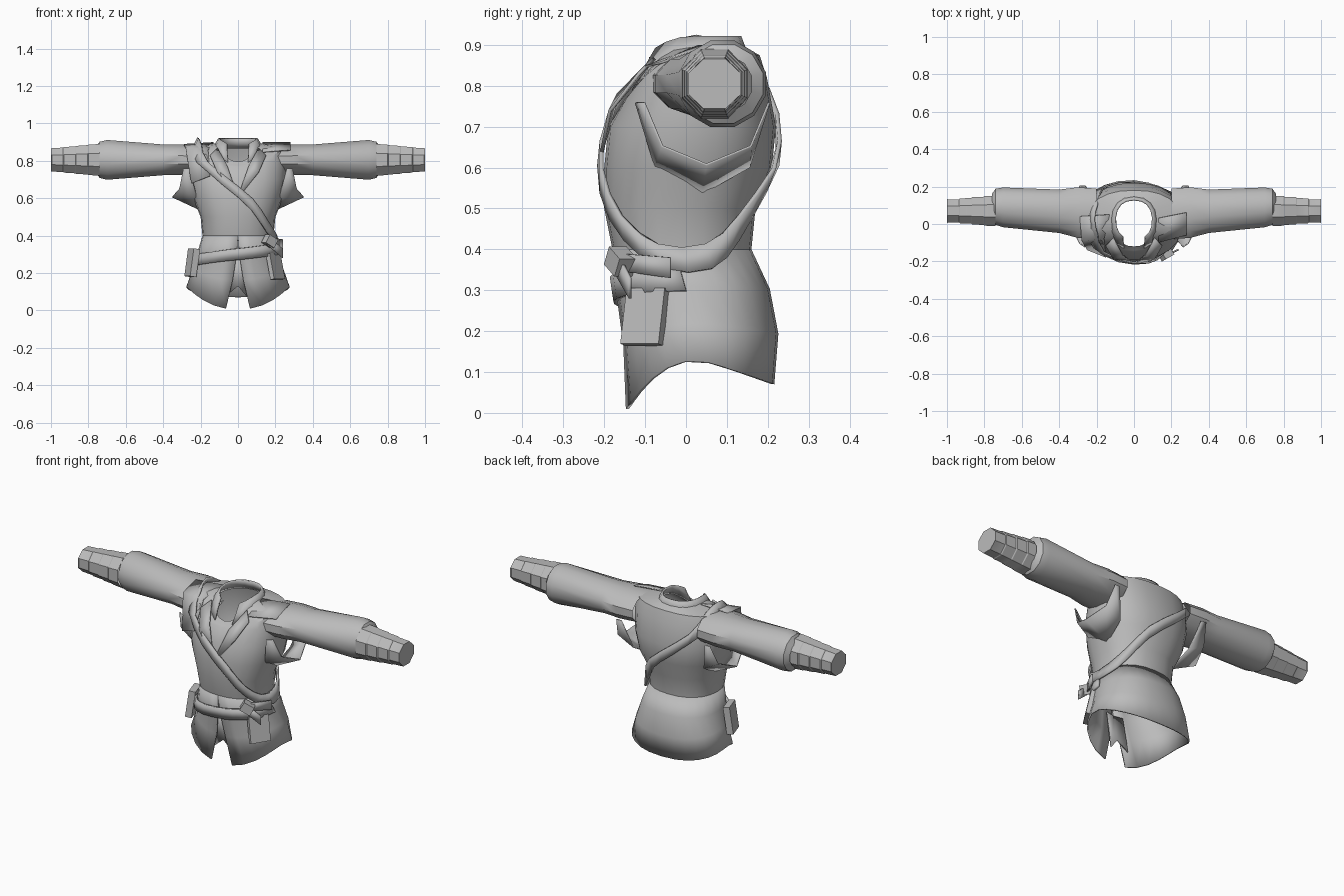
import bpy, bmesh, math
from math import sin, cos, pi, tau, radians, copysign

if "Cube" in bpy.data.objects:
    bpy.data.objects.remove(bpy.data.objects["Cube"])

cloth = bpy.data.materials.new("grey cloth")
cloth.use_nodes = True
cloth.diffuse_color = (0.5, 0.5, 0.5, 1)
cloth.node_tree.nodes["Principled BSDF"].inputs["Base Color"].default_value = cloth.diffuse_color

# Body outline at every tenth of a unit of height, from the hem upwards
HALF_WIDTH = (.29, .25, .22, .19, .2, .24, .26, .28, .2)
FRONT = (.15, .15, .17, .18, .2, .2, .19, .16, .1)
BACK = (.21, .23, .21, .16, .17, .21, .22, .21, .15)


def finish(name, bm, crease=35, thickness=0, mirrored=False):
    """Turn a bmesh into a shaded cloth object."""
    bmesh.ops.recalc_face_normals(bm, faces=bm.faces)
    mesh = bpy.data.meshes.new(name)
    bm.to_mesh(mesh)
    bm.free()
    mesh.materials.append(cloth)
    part = bpy.data.objects.new(name, mesh)
    bpy.context.collection.objects.link(part)
    bpy.ops.object.select_all(action='DESELECT')
    part.select_set(True)
    bpy.context.view_layer.objects.active = part
    bpy.ops.object.shade_smooth_by_angle(angle=radians(crease))
    if thickness:
        part.modifiers.new("thickness", 'SOLIDIFY').thickness = thickness
    if mirrored:
        part.modifiers.new("mirror", 'MIRROR')
    return part


def loft(name, rows, closed=True, capped=False, **options):
    """Skin a list of equally long rows of points."""
    bm = bmesh.new()
    rows = [[bm.verts.new(point) for point in row] for row in rows]
    count = len(rows[0])
    for lower, upper in zip(rows, rows[1:]):
        for i in range(count if closed else count - 1):
            j = (i + 1) % count
            bm.faces.new((lower[i], lower[j], upper[j], upper[i]))
    if capped:
        bm.faces.new(rows[-1])
    return finish(name, bm, **options)


def sheet(name, *rows, **options):
    return loft(name, rows, closed=False, **options)


def outline(values, z):
    """Read a body dimension at a height."""
    place = min(max(z * 10 - 1, 0), len(values) - 1.001)
    step = int(place)
    return values[step] + (values[step + 1] - values[step]) * (place - step)


def section_point(angle, half, front, back, z, drop=0, back_drop=0):
    """Point on a rounded section; angle zero is the front centre."""
    s, c = sin(angle), cos(angle)
    x = half * copysign(abs(s) ** .87, s)
    y = (back - front) / 2 - (front + back) / 2 * copysign(abs(c) ** .87, c)
    return x, y, z - drop * max(0, c) ** 2 + back_drop * min(0, c)


def body_point(angle, z, margin=0, **drops):
    size = [outline(values, z) + margin for values in (HALF_WIDTH, FRONT, BACK)]
    return section_point(angle, *size, z, **drops)


def sweep(start, end, count):
    return [start + (end - start) * i / (count - 1) for i in range(count)]


around = [tau * i / 24 for i in range(24)]

# Torso, with a neckline that dips at the throat
torso = [[body_point(a, tenth / 10) for a in around] for tenth in range(4, 8)]
torso.append([body_point(a, .82, drop=.05) for a in around])
torso.append([section_point(a, .25, .14, .18, .875, drop=.1) for a in around])
torso.append([section_point(a, .11, .12, .14, .895, drop=.1) for a in around])
loft("torso", torso)

# Skirt split at the front, with a curved hem
skirt = []
for level in range(4):
    fall = (level / 3) ** 2
    gap = fall * .19
    skirt.append([body_point(a, .4 - level * .09, drop=fall * .125, back_drop=fall * .06)
                  for a in sweep(gap, tau - gap, 25)])
sheet("skirt", *skirt, thickness=.008)

# Standing collar, open at the throat
collar = []
for t in (0, .5, 1):
    collar.append([section_point(a, .135 - t * .03, .14 - t * .05, .155 - t * .02,
                                 .87 + t * .052, drop=.09 - t * .05)
                   for a in sweep(.35 + t / 5, tau - .35 - t / 5, 15)])
sheet("collar", *collar, thickness=.01)


def arm_ring(x, depth, height, y, sides):
    return [(x, y + depth * cos(a), .805 + height * sin(a))
            for a in (tau * (i + .5) / sides for i in range(sides))]


# Full sleeves that pinch in at the forearm
loft("sleeves", [arm_ring(x, depth, height, .04 + x * .07, 12) for x, depth, height in (
    (.2, .14, .08), (.3, .14, .085), (.4, .12, .085),
    (.7, .11, .11), (.74, .1, .1), (.76, .07, .07))], mirrored=True)

# Stepped forearm wrappings
wraps = []
for k in range(4):
    radius = .092 - k * .007
    x = .74 + k * .065
    wraps.append(arm_ring(x, radius * .95, radius, .07, 8))
    wraps.append(arm_ring(x + .06, radius * .93, radius * .95, .07, 8))
wraps.append(arm_ring(1, .07, .066, .07, 8))
loft("forearm_wraps", wraps, capped=True, mirrored=True, crease=25)

# Torn armhole edges flaring out below the sleeves
under_arm = sweep(0, pi, 5)
sheet("armhole_flaps",
      [(.26 - .06 * sin(a), .04 - .16 * cos(a), .76 - .22 * sin(a)) for a in under_arm],
      [(.29 + .06 * sin(a) ** 3, .05 - .15 * cos(a), .76 - .15 * sin(a)) for a in under_arm],
      thickness=.006, mirrored=True, crease=20)

# Ruffled shoulder pieces
sheet("right_shoulder_flap",
      [(-.13, .05, .9), (-.16, -.08, .86), (-.15, -.18, .72)],
      [(-.29, .04, .89), (-.28, -.09, .87), (-.25, -.14, .68)], thickness=.006, crease=15)
sheet("left_shoulder_flap",
      [(.13, .03, .9), (.13, -.1, .85)],
      [(.28, .06, .9), (.28, -.06, .86)], thickness=.006)

# Lapels meeting in a deep V
sheet("lapels",
      [(.11, -.08, .87), (.06, -.17, .78), (.01, -.21, .64)],
      [(.15, -.12, .83), (.11, -.19, .74), (.03, -.21, .64)],
      thickness=.008, mirrored=True, crease=20)

# Diagonal strap from the right shoulder round the left hip
loft("chest_strap", [[body_point(a, .635 - .26 * sin(a) + rise, margin=.018) for a in around]
                     for rise in (-.03, .03)], thickness=.01)

# Belt across the front, higher at its left end
sheet("belt", *[[body_point(a, z + .03 * sin(a), margin=.014) for a in sweep(-1.3, 1.5, 13)]
                for z in (.27, .33)], thickness=.012)


def box(name, size, place, turn):
    bm = bmesh.new()
    bmesh.ops.create_cube(bm, size=1)
    bmesh.ops.scale(bm, vec=size, verts=bm.verts)
    part = finish(name, bm)
    part.location = place
    part.rotation_euler = [radians(degrees) for degrees in turn]


# Pouches, belt knot and its tails
box("right_pouch", (.035, .1, .15), (-.245, -.05, .255), (0, 8, 18))
box("left_pouch", (.025, .11, .14), (.2, -.1, .235), (0, -12, -32))
box("belt_knot", (.06, .05, .05), (.17, -.16, .37), (0, 30, 30))
for name, y, z in (("upper_knot_tail", -.04, .36), ("lower_knot_tail", -.14, .31)):
    sheet(name, [(.16, -.18, .35), (.17, -.17, .39)],
          [(.24, y, z - .03), (.24, y, z + .02)], thickness=.008)

# Loose cloth hanging inside the front split
sheet("inner_flap",
      [(-.05, -.15, .28), (0, -.16, .28), (.05, -.15, .28)],
      [(-.06, -.12, .08), (0, -.13, .13), (.05, -.12, .07)], thickness=.006, crease=15)
